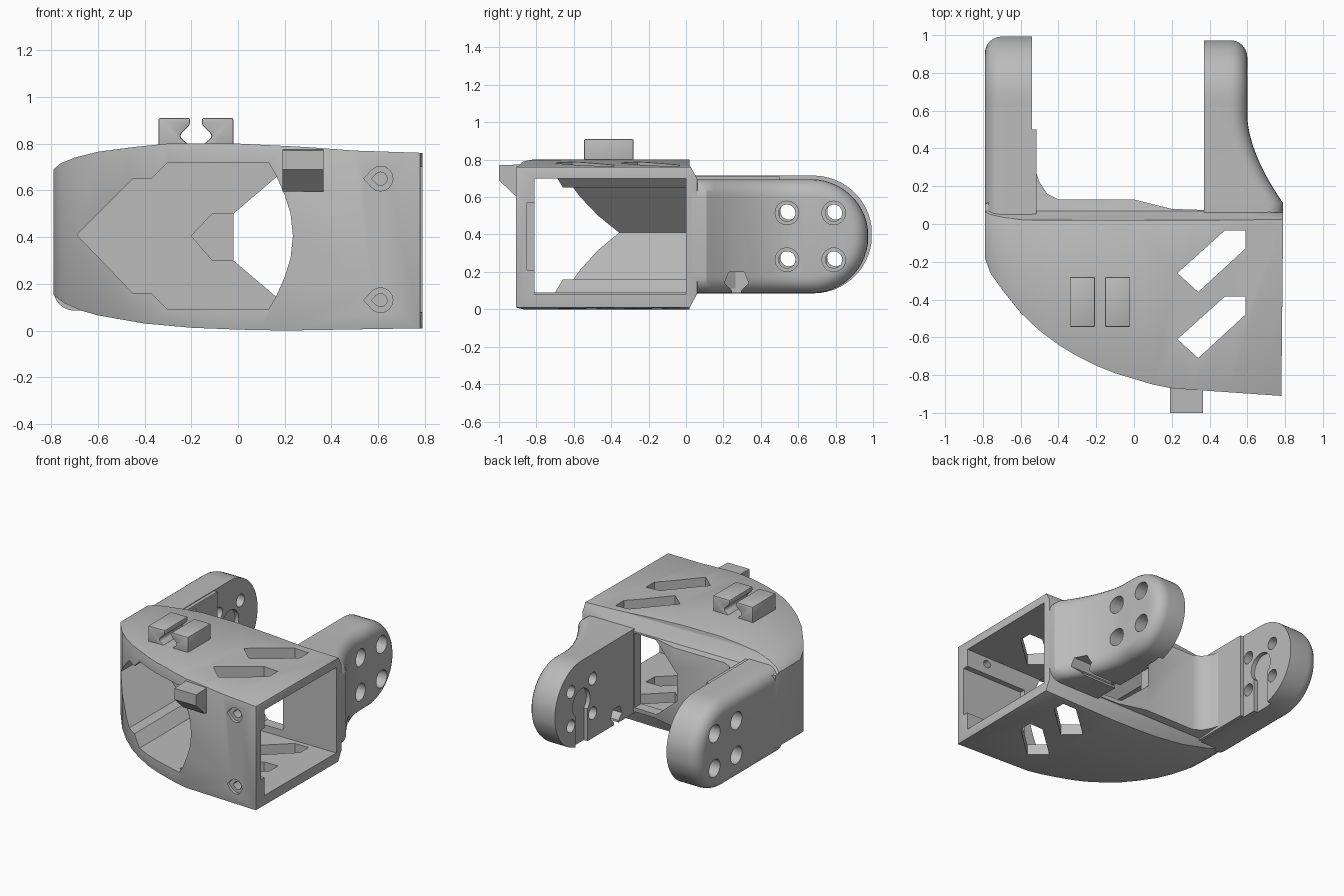
import bpy, bmesh
from math import sin, cos, pi

cube = bpy.data.objects.get("Cube")
if cube:
    bpy.data.objects.remove(cube, do_unlink=True)

grey = bpy.data.materials.new("plain grey")
grey.use_nodes = True
grey.diffuse_color = (0.5, 0.5, 0.5, 1)
grey.node_tree.nodes["Principled BSDF"].inputs["Base Color"].default_value = (0.5, 0.5, 0.5, 1)


def finish(name, bm):
    bmesh.ops.recalc_face_normals(bm, faces=bm.faces)
    mesh = bpy.data.meshes.new(name)
    bm.to_mesh(mesh)
    bm.free()
    mesh.materials.append(grey)
    ob = bpy.data.objects.new(name, mesh)
    bpy.context.collection.objects.link(ob)
    return ob


def prism(name, pts, axis, a, b):
    """Extrude a 2D outline along an axis from a to b."""
    place = {"x": lambda p, t: (t, p[0], p[1]),
             "y": lambda p, t: (p[0], t, p[1]),
             "z": lambda p, t: (p[0], p[1], t)}[axis]
    bm = bmesh.new()
    low = [bm.verts.new(place(p, a)) for p in pts]
    high = [bm.verts.new(place(p, b)) for p in pts]
    bm.faces.new(low)
    bm.faces.new(high)
    n = len(pts)
    for i in range(n):
        j = (i + 1) % n
        bm.faces.new((low[i], low[j], high[j], high[i]))
    return finish(name, bm)


def rect(u0, v0, u1, v1):
    return [(u0, v0), (u1, v0), (u1, v1), (u0, v1)]


def disc(u, v, r, n=28):
    return [(u + r * cos(2 * pi * i / n), v + r * sin(2 * pi * i / n)) for i in range(n)]


def teardrop(u, v, r):
    arc = [(u + r * cos(a * pi / 8), v + r * sin(a * pi / 8)) for a in range(-6, 7)]
    return arc + [(u - 1.35 * r, v)]


def apply(ob, mod):
    bpy.context.view_layer.objects.active = ob
    bpy.ops.object.modifier_apply(modifier=mod.name)


def boolean(ob, tool, mode="DIFFERENCE"):
    tool.hide_render = True
    mod = ob.modifiers.new("bool", "BOOLEAN")
    mod.operation, mod.object, mod.solver = mode, tool, "EXACT"
    apply(ob, mod)
    bpy.data.objects.remove(tool, do_unlink=True)


def cut(ob, pts, axis, a, b):
    boolean(ob, prism("cutter", pts, axis, a, b))


def bevel(ob, width, segments=2, angle=0.7):
    mod = ob.modifiers.new("bevel", "BEVEL")
    mod.width, mod.segments, mod.angle_limit = width, segments, angle
    apply(ob, mod)


def smooth(ob):
    bpy.ops.object.select_all(action="DESELECT")
    ob.select_set(True)
    bpy.context.view_layer.objects.active = ob
    bpy.ops.object.shade_smooth_by_angle(angle=0.5)


# Housing: plan, front and side outlines intersected
plan = [(0.78, -0.91), (0.2, -0.87), (0.1, -0.85), (0, -0.82), (-0.1, -0.79), (-0.2, -0.75),
        (-0.3, -0.7), (-0.4, -0.64), (-0.5, -0.565), (-0.6, -0.47), (-0.7, -0.345), (-0.76, -0.26),
        (-0.79, -0.18), (-0.79, 0.1), (-0.6, 0.28), (-0.52, 0.28), (-0.5, 0.22), (-0.46, 0.16),
        (-0.4, 0.13), (0, 0.13), (0.2, 0.08), (0.79, 0.06)]
front = [(-0.8, 0.16), (-0.74, 0.115), (-0.67, 0.085), (-0.6, 0.065), (-0.4, 0.03), (-0.2, 0.012),
         (0, 0.004), (0.2, 0), (0.8, 0.01), (0.8, 0.76), (0.5, 0.77), (0.3, 0.785), (0, 0.8),
         (-0.3, 0.8), (-0.45, 0.785), (-0.6, 0.765), (-0.7, 0.74), (-0.76, 0.715), (-0.8, 0.68)]
side = [(-1, -0.1), (0.02, -0.1), (0.02, 0.01), (0.07, 0.1), (0.4, 0.12),
        (0.4, 0.68), (0.07, 0.68), (0.02, 0.77), (0.02, 0.9), (-1, 0.9)]
body = prism("housing", plan, "z", -0.1, 0.9)
boolean(body, prism("cutter", front, "y", -2, 2), "INTERSECT")
boolean(body, prism("cutter", side, "x", -2, 2), "INTERSECT")
bevel(body, 0.014)

# Pointed front mouth with a curved left edge, and the open end bay
upper = [(-0.45, 0.65), (-0.37, 0.65), (-0.3, 0.72), (0.13, 0.72), (0.16, 0.67), (0.2, 0.58), (0.225, 0.5)]
mouth = [(-0.69, 0.41)] + upper + [(0.235, 0.405)] + [(x, 0.81 - z) for x, z in reversed(upper)]
cut(body, mouth, "y", -1.2, 0)
cut(body, rect(-0.81, 0.08, 0, 0.7), "x", 0.1, 1)
cut(body, rect(-0.85, 0.21, -0.7, 0.57), "x", 0.28, 1)

# Rear window with its arrow shaped recess
cut(body, [(-0.02, 0.3), (0.18, 0.13), (0.36, 0.13), (0.36, 0.67), (0.18, 0.67), (-0.02, 0.5)], "y", -0.1, 0.4)
cut(body, [(-0.2, 0.405), (-0.11, 0.3), (0, 0.3), (0, 0.5), (-0.11, 0.5)], "y", -0.1, 0.05)

# Slanted slots through top and bottom
for dy in (0, -0.35):
    slot = [(0.23, -0.26), (0.34, -0.36), (0.59, -0.13), (0.59, -0.035), (0.48, -0.035)]
    cut(body, [(x, y + dy) for x, y in slot], "z", -0.2, 1)

# Screw holes in the front wall
for z in (0.13, 0.65):
    cut(body, teardrop(0.61, z, 0.053), "y", -1.2, -0.875)
    cut(body, teardrop(0.61, z, 0.028), "y", -1.2, -0.7)
smooth(body)


def arm(name, x_in, x_out, end, mid, radius, flare):
    """Round ended plate with a rounded outer rim and an optional flared root."""
    d = 1 if x_out > x_in else -1
    rim, steps = 0.09, 6
    centre = end - radius
    layers = [(x_in, 0, 0)]
    for k in range(steps + 1):
        a = k * pi / 2 / steps
        layers.append((x_out - d * rim * (1 - sin(a)), rim * (1 - cos(a)), 1))
    bm = bmesh.new()
    loops = []
    for x, shrink, weight in layers:
        r = radius - shrink
        top = [(0.03 + (centre - 0.03) * i / 16, r) for i in range(16)]
        top += [(centre + r * sin(i * pi / 26), r * cos(i * pi / 26)) for i in range(13)]
        ring = [(y, mid + h) for y, h in top] + [(y, mid - h) for y, h in reversed(top)]
        loops.append([bm.verts.new((x + weight * flare(y), y, z)) for y, z in ring])
    n = len(loops[0])
    for a, b in zip(loops, loops[1:]):
        for i in range(n):
            j = (i + 1) % n
            bm.faces.new((a[i], a[j], b[j], b[i]))
    for ring in (loops[0], loops[-1]):
        for i in range(n // 2 - 1):
            bm.faces.new((ring[i], ring[i + 1], ring[n - 2 - i], ring[n - 1 - i]))
    ob = finish(name, bm)
    # Four counterbored holes
    for y in (centre - 0.13, centre + 0.12):
        for z in (mid - 0.125, mid + 0.125):
            cut(ob, disc(y, z, 0.045), "x", x_in - 0.4, x_in + 0.4)
            cut(ob, disc(y, z, 0.063), "x", x_in + d * 0.1, x_in + d * 0.6)
    # Keyhole recess on the inner face
    for shape in (disc(centre, mid, 0.1), rect(centre - 0.07, mid - 0.4, centre + 0.07, mid)):
        cut(ob, shape, "x", x_in - d * 0.1, x_in + d * 0.03)
    return ob


def root_flare(y):
    return 0.19 * min(1, max(0, (0.57 - y) / 0.46)) ** 1.7


left_arm = arm("left_arm", 0.37, 0.6, 0.975, 0.39, 0.305, root_flare)
notch = [(0.245, 0), (0.245, 0.1), (0.205, 0.14), (0.23, 0.2), (0.31, 0.2), (0.335, 0.14), (0.295, 0.1), (0.295, 0)]
cut(left_arm, notch, "x", 0.2, 1)
smooth(left_arm)

right_arm = arm("right_arm", -0.54, -0.79, 0.995, 0.4, 0.315, lambda y: 0)
smooth(right_arm)
prism("right_arm_pad", rect(0.05, 0.09, 0.5, 0.71), "x", -0.56, -0.515)

# Pair of cable clips on top, mirrored about their gap
hook = [(-0.07, -0.03), (-0.16, -0.03), (-0.16, 0.115), (-0.026, 0.115), (-0.026, 0.085),
        (-0.066, 0.045), (-0.066, 0.03), (-0.035, 0.005), (-0.035, -0.03)]
for name, s in (("right_clip", 1), ("left_clip", -1)):
    clip = prism(name, [(-0.18 + s * u, 0.795 + v) for u, v in hook], "y", -0.545, -0.28)
    bevel(clip, 0.008)
    smooth(clip)

# Wedge tab on the front upper edge
prism("front_tab", [(-1, 0.77), (-1, 0.69), (-0.9, 0.595), (-0.86, 0.595), (-0.86, 0.775)], "x", 0.19, 0.365)
